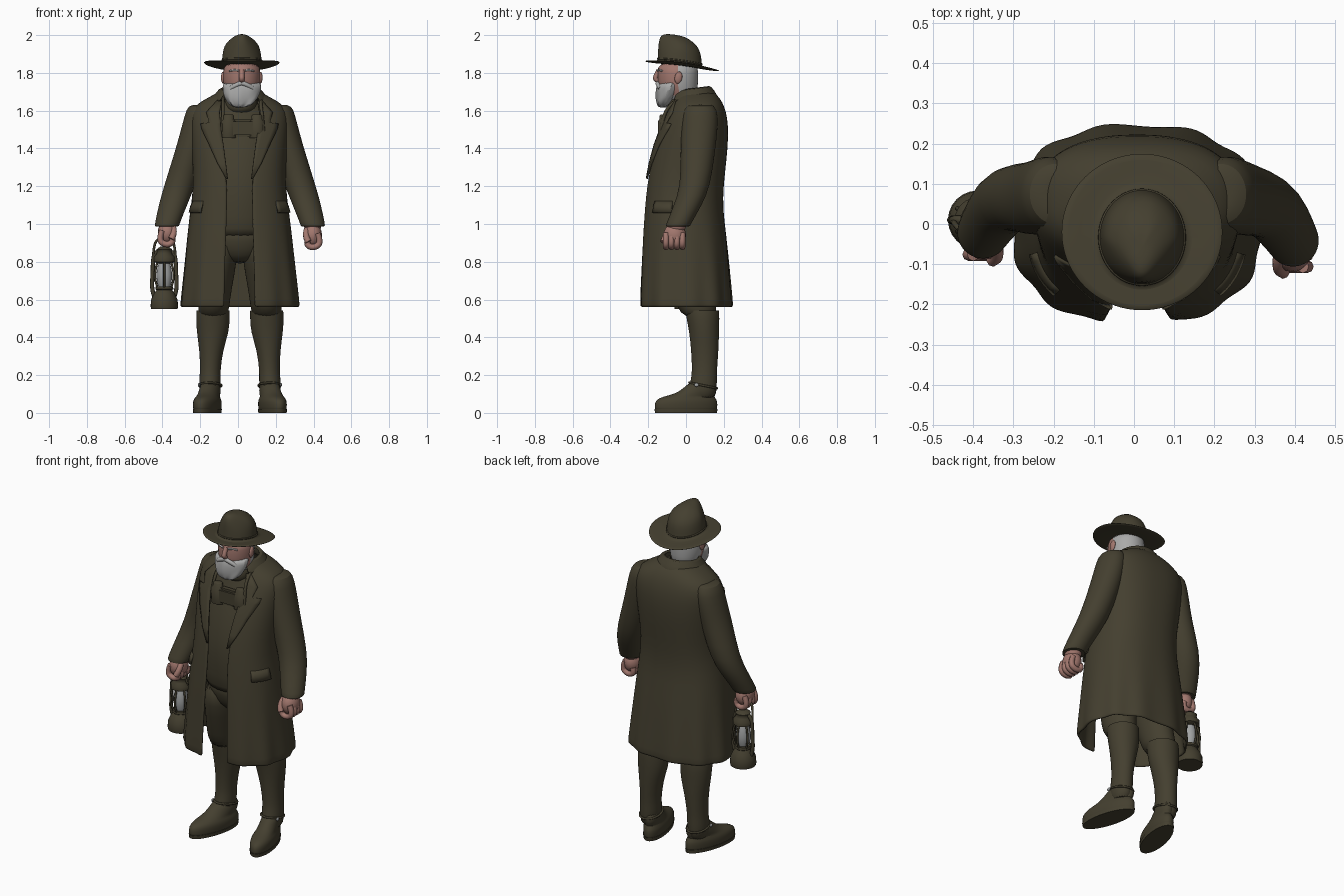
import bpy, bmesh, math, random
from mathutils import Vector, Matrix
random.seed(4)


def material(name, r, g, b):
    m = bpy.data.materials.new(name)
    m.diffuse_color = (r, g, b, 1)
    return m


OLIVE = material("dark olive cloth", 0.058, 0.050, 0.029)
SKIN = material("ruddy skin", 0.36, 0.185, 0.155)
HAIR = material("grey white hair", 0.40, 0.40, 0.395)
GLASS = material("lantern glass grey", 0.36, 0.37, 0.37)


def finish(name, bm, mats, sub=0, solid=0, fn=None, rule=None):
    """Turn a bmesh into a smooth object with optional deform and colour rule."""
    bmesh.ops.recalc_face_normals(bm, faces=bm.faces)
    if fn:
        for v in bm.verts:
            v.co = fn(v.co.copy())
    for f in bm.faces:
        f.smooth = True
        if rule:
            f.material_index = rule(f.calc_center_median())
    me = bpy.data.meshes.new(name)
    bm.to_mesh(me)
    bm.free()
    me.set_sharp_from_angle(angle=math.radians(50))
    for m in mats:
        me.materials.append(m)
    ob = bpy.data.objects.new(name, me)
    bpy.context.collection.objects.link(ob)
    if solid:
        s = ob.modifiers.new("thickness", "SOLIDIFY")
        s.thickness, s.offset = solid, 0
    if sub:
        ob.modifiers.new("smooth", "SUBSURF").levels = sub
        ob.modifiers["smooth"].render_levels = sub
    return ob


def grid(name, rows, mats, closed=False, cap=False, **kw):
    """Skin a list of equal-length point rows."""
    bm = bmesh.new()
    vs = [[bm.verts.new(p) for p in row] for row in rows]
    n = len(rows[0])
    for a, b in zip(vs, vs[1:]):
        for i in range(n if closed else n - 1):
            j = (i + 1) % n
            bm.faces.new((a[i], a[j], b[j], b[i]))
    if cap:
        bm.faces.new(vs[0])
        bm.faces.new(vs[-1])
    return finish(name, bm, mats, **kw)


def loft(name, secs, mats, n=20, sub=1, **kw):
    """Stack of ellipses (cx, cy, z, rx, ry)."""
    rows = [[(cx + rx * math.sin(2 * math.pi * i / n), cy - ry * math.cos(2 * math.pi * i / n), z)
             for i in range(n)] for cx, cy, z, rx, ry in secs]
    return grid(name, rows, mats, closed=True, cap=True, sub=sub, **kw)


def ball(name, c, r, mat, rot=(0, 0, 0)):
    bm = bmesh.new()
    bmesh.ops.create_uvsphere(bm, u_segments=16, v_segments=10, radius=1)
    ob = finish(name, bm, [mat])
    ob.location, ob.scale, ob.rotation_euler = c, r, rot
    return ob


def wire(name, pts, r, mat, cyclic=False):
    cu = bpy.data.curves.new(name, "CURVE")
    cu.dimensions, cu.bevel_depth, cu.bevel_resolution, cu.use_fill_caps = "3D", r, 2, True
    sp = cu.splines.new("NURBS")
    sp.points.add(len(pts) - 1)
    for p, q in zip(sp.points, pts):
        p.co = (*q, 1)
    sp.order_u, sp.use_endpoint_u, sp.use_cyclic_u = 3, True, cyclic
    cu.materials.append(mat)
    ob = bpy.data.objects.new(name, cu)
    bpy.context.collection.objects.link(ob)
    return ob


# ---- coat: open-fronted superellipse sections (z, half width, front y, back y, half gap)
COAT = [(0.56, .305, -.24, .24, .08), (0.58, .305, -.243, .24, .08), (0.75, .288, -.235, .225, .077),
        (0.95, .268, -.225, .205, .07), (1.08, .252, -.215, .187, .066), (1.2, .235, -.205, .19, .064),
        (1.35, .242, -.18, .208, .08), (1.47, .25, -.145, .217, .10), (1.56, .255, -.105, .212, .11),
        (1.62, .24, -.075, .195, .11), (1.66, .165, -.06, .175, .10), (1.695, .105, -.05, .14, .085)]
NEXP = 2.4


def coat_params(z):
    for a, b in zip(COAT, COAT[1:]):
        if z <= b[0]:
            k = max(0, (z - a[0]) / (b[0] - a[0]))
            return [p + k * (q - p) for p, q in zip(a, b)]
    return list(COAT[-1])


def coat_pt(z, t, off=0.0):
    _, rx, y0, y1, _ = coat_params(z)
    s, c = math.sin(t), math.cos(t)
    rip = 1 + 0.025 * max(0, (1.0 - z) / 0.44) * math.cos(11 * t + 1)
    px = math.copysign(abs(s) ** (2 / NEXP), s) * (rx + off) * rip
    py = math.copysign(abs(c) ** (2 / NEXP), c) * ((y1 - y0) / 2 + off) * rip
    return (0.008 + px, (y0 + y1) / 2 - py, z)


def coat_front(x, z, off):
    _, rx, y0, y1, _ = coat_params(z)
    k = max(0, 1 - min(1, abs(x) / rx) ** NEXP) ** (1 / NEXP)
    return (0.008 + x, (y0 + y1) / 2 - (y1 - y0) / 2 * k - off, z)


rows = []
for z, rx, y0, y1, gap in COAT:
    t0 = math.asin(min(.95, gap / rx) ** (NEXP / 2))
    rows.append([coat_pt(z, t0 + (2 * math.pi - 2 * t0) * i / 56) for i in range(57)])
grid("long_coat", rows, [OLIVE], solid=.016, sub=1)

# folded collar standing round the neck
rows = [[(.01 + rx * math.sin(t), .03 - ry * math.cos(t), z - .012 * math.cos(t))
         for t in [.75 + (2 * math.pi - 1.5) * i / 24 for i in range(25)]]
        for z, rx, ry in [(1.66, .10, .10), (1.715, .09, .088), (1.72, .105, .10), (1.655, .15, .14)]]
grid("coat_collar", rows, [OLIVE], solid=.01, sub=1)

# lapels and pocket flaps on both sides
LAPEL = [(1.24, .062, .07), (1.32, .072, .115), (1.42, .085, .16), (1.50, .098, .198), (1.53, .10, .205),
         (1.535, .10, .16), (1.59, .105, .175), (1.65, .095, .12)]
for s in (-1, 1):
    rows = [[coat_front(s * (a + (b - a) * i / 4), z, .013) for i in range(5)] for z, a, b in LAPEL]
    grid("lapel", rows, [OLIVE], solid=.01)
    rows = [[coat_pt(z, s * (.8 + .55 * i / 6), o) for i in range(7)]
            for z, o in [(1.12, .004), (1.09, .012), (1.06, .016)]]
    grid("pocket_flap", rows, [OLIVE], solid=.01)

# ---- waistcoat, neck scarf and trousers seat
loft("waistcoat", [(.008, .0, .93, .19, .15), (.008, -.0, .95, .20, .168), (.008, -.005, 1.12, .205, .18),
                   (.008, -.005, 1.25, .20, .176), (.008, .02, 1.42, .205, .165), (.008, .04, 1.55, .2, .135),
                   (.008, .04, 1.63, .13, .11), (.01, .02, 1.68, .075, .085)], [OLIVE], n=28)
loft("neck_scarf", [(.015, -.01, 1.58, .06, .075), (.015, -.015, 1.61, .09, .09),
                    (.015, -.01, 1.66, .09, .085), (.015, -.01, 1.70, .07, .07)], [OLIVE])
loft("trouser_seat", [(.01, .02, .79, .06, .09), (.01, .015, .83, .15, .13), (.01, .01, .90, .20, .155),
                      (.01, .0, 1.02, .195, .16)], [OLIVE])

# ---- legs, boots, sleeves and hands, one of each per side
for s in (-1, 1):
    X = lambda d: .01 + s * d
    loft("trouser_leg", [(X(.10), .0, .95, .092, .14), (X(.105), .005, .82, .094, .14),
                         (X(.13), .035, .66, .088, .115), (X(.14), .055, .56, .084, .108),
                         (X(.142), .08, .5, .078, .085)], [OLIVE])
    loft("boot_shaft", [(X(.14), .085, .53, .08, .085), (X(.142), .085, .555, .09, .092), (X(.143), .09, .50, .09, .088),
                        (X(.143), .096, .43, .087, .08), (X(.152), .10, .33, .062, .073),
                        (X(.157), .098, .22, .054, .066), (X(.158), .095, .18, .058, .07),
                        (X(.16), .09, .13, .056, .073), (X(.16), .085, .07, .05, .07)], [OLIVE])
    toe_out = lambda v, s=s: Vector((v.x + s * .22 * (.08 - v.y), v.y, v.z))
    loft("boot_foot", [(X(.155), .0, .012, .064, .164), (X(.155), .0, .015, .065, .165), (X(.155), .0, .045, .068, .168),
                       (X(.155), .003, .07, .066, .162), (X(.155), .012, .086, .055, .135), (X(.156), .05, .10, .055, .11),
                       (X(.156), .075, .13, .053, .088), (X(.158), .09, .17, .045, .065)], [OLIVE], n=28, fn=toe_out)
    loft("boot_sole", [(X(.155), .0, 0, .066, .164), (X(.155), .0, .02, .068, .167)],
         [OLIVE], n=32, sub=0, fn=toe_out)
    wire("boot_strap", [(X(.157) + .061 * math.sin(a), .092 - .075 * math.cos(a), .145 + .015 * math.cos(a))
                        for a in [i * math.pi / 6 for i in range(12)]], .006, OLIVE, True)
    ball("boot_buckle", (X(.217), .055, .148), (.006, .012, .01), GLASS)

    dy = .02 if s < 0 else 0
    loft("sleeve", [(X(.19), .075, 1.632, .04, .045), (X(.21), .075, 1.628, .065, .078), (X(.215), .075, 1.58, .077, .097),
                    (X(.235), .07, 1.48, .083, .097), (X(.262), .062, 1.38, .084, .092),
                    (X(.32), .05 + dy, 1.2, .083, .08), (X(.355), .01 + dy, 1.1, .076, .075),
                    (X(.385), -.04 + dy, 1.0, .066, .066), (X(.387), -.044 + dy, .985, .065, .066),
                    (X(.386), -.044 + dy, .99, .05, .05)], [OLIVE])
    hx, hy, hz = X(.385), -.06 + 1.5 * dy, .94 + (.015 if s < 0 else 0)
    ball("palm", (hx, hy, hz), (.05, .06, .064), SKIN)
    ball("wrist", (hx, hy + .01, hz + .05), (.046, .05, .04), SKIN)
    for i in range(4):
        fy = hy - .046 + .029 * i
        wire("finger", [(hx + s * .025, fy, hz + .01), (hx + s * .047, fy, hz - .04), (hx + s * .005, fy, hz - .068),
                        (hx - s * .035, fy, hz - .05), (hx - s * .025, fy, hz - .02)], .016, SKIN)
    wire("thumb", [(hx - s * .03, hy - .02, hz + .03), (hx - s * .042, hy - .05, hz),
                   (hx - s * .022, hy - .06, hz - .035)], .017, SKIN)

# ---- head: skin in front, hair behind
loft("head", [(.02, -.03, 1.64, .06, .06), (.02, -.03, 1.68, .08, .088), (.02, -.042, 1.72, .094, .104),
              (.02, -.043, 1.76, .099, .107), (.02, -.043, 1.80, .099, .107), (.02, -.043, 1.86, .094, .107)],
     [SKIN, HAIR], n=32, rule=lambda c: int(c.y > -.04 or c.z < 1.7))
wire("nose", [(.02, -.142, 1.815), (.02, -.158, 1.785), (.02, -.163, 1.765), (.02, -.14, 1.757)], .014, SKIN)


def shaggy(v):
    return v + Vector([random.uniform(-.007, .007) for _ in range(3)])


loft("beard", [(.01, -.125, 1.617, .03, .02), (.015, -.118, 1.635, .065, .042), (.018, -.107, 1.67, .09, .056),
               (.02, -.095, 1.71, .101, .064), (.02, -.085, 1.735, .103, .068), (.02, -.075, 1.752, .10, .06)],
     [HAIR], n=26, fn=shaggy)
for s in (-1, 1):
    wire("moustache", [(.02, -.15, 1.746), (.02 + s * .03, -.15, 1.738), (.02 + s * .058, -.135, 1.718)], .012, HAIR)
    wire("eyebrow", [(.02 + s * .018, -.149, 1.812), (.02 + s * .04, -.143, 1.818), (.02 + s * .065, -.127, 1.81)],
         .005, HAIR)
    ball("ear", (.02 + s * .099, -.04, 1.775), (.011, .02, .032), SKIN, (-.2, 0, 0))


# ---- wide-brimmed hat, tilted back, crown pinched at the front
def hat_shape(v):
    x = v.x - .02
    z = v.z - .13 * (v.y + .02)
    if v.z > 1.91:
        up = min(1, (v.z - 1.91) / .05)
        x *= 1 - 5 * up * min(.085, max(0, -.04 - v.y))
        z -= .3 * up * max(0, v.y)
        z -= .3 * up * max(0, abs(x) - .03)
    if v.z < 1.86:
        z += .45 * x * x
    return Vector((x + .02, v.y, z))


loft("hat", [(.02, -.03, 1.836, .07, .08), (.02, -.03, 1.832, .11, .12), (.02, -.02, 1.832, .197, .193),
             (.02, -.02, 1.836, .203, .197), (.02, -.02, 1.842, .197, .193), (.02, -.03, 1.843, .113, .125),
             (.02, -.033, 1.85, .106, .118), (.02, -.033, 1.88, .104, .116), (.02, -.035, 1.93, .099, .112),
             (.02, -.04, 1.972, .086, .1), (.02, -.055, 1.992, .05, .068), (.02, -.06, 1.997, .015, .025)],
     [OLIVE], n=36, fn=hat_shape)
wire("hat_band", [hat_shape(Vector((.02 + .105 * math.sin(a), -.033 - .117 * math.cos(a), 1.859)))
                  for a in [i * math.pi / 12 for i in range(24)]], .005, OLIVE, True)

# ---- binoculars hanging on a neck strap
for s in (-1, 1):
    x = .025 + s * .075
    loft("binocular_barrel", [(x, -.118, z, r, r * .75) for z, r in
                              [(1.455, .04), (1.475, .042), (1.545, .04), (1.555, .03), (1.575, .028), (1.58, .02)]],
         [OLIVE], n=16, sub=0)
    wire("neck_strap", [(.02 + s * .05, .07, 1.68), (.02 + s * .10, .0, 1.675), (.02 + s * .10, -.085, 1.635),
                        (.025 + s * .105, -.125, 1.56), (.025 + s * .11, -.13, 1.49)], .009, OLIVE)
bm = bmesh.new()
bmesh.ops.create_cube(bm, size=1, matrix=Matrix.Translation((.025, -.118, 1.508)) @ Matrix.Diagonal((.17, .05, .095, 1)))
bmesh.ops.bevel(bm, geom=bm.edges[:], offset=.012, segments=2, affect="EDGES")
finish("binocular_bridge", bm, [OLIVE])

# ---- hurricane lantern in the hand
LX, LY = -.39, .01


def turned(name, prof, mat):
    loft(name, [(LX, LY, z, r, r) for z, r in prof], [mat], n=24, sub=0)


turned("lantern_base", [(.55, .07), (.565, .073), (.6, .07), (.63, .056), (.65, .042), (.655, .048), (.67, .046)], OLIVE)
turned("lantern_globe", [(.665, .03), (.69, .038), (.73, .042), (.77, .036), (.80, .028)], GLASS)
turned("lantern_cap", [(.79, .035), (.80, .055), (.825, .056), (.84, .042), (.86, .038), (.865, .042), (.88, .022)], OLIVE)
for i in range(6):
    a = math.pi / 6 + i * math.pi / 3
    wire("globe_guard", [(LX + r * math.cos(a), LY + r * math.sin(a), z) for r, z in
                         [(.04, .66), (.058, .70), (.056, .76), (.04, .805)]], .006, OLIVE)
for s in (-1, 1):
    wire("side_tube", [(LX + s * d, LY, z) for d, z in
                       [(.05, .61), (.067, .645), (.062, .74), (.06, .82), (.045, .855), (.02, .855)]], .011, OLIVE)
wire("carry_handle", [(LX + d, LY - k, z) for d, k, z in
                      [(-.06, 0, .80), (-.058, .01, .88), (-.035, .03, .925), (.035, .03, .925), (.058, .01, .88), (.06, 0, .80)]],
     .007, OLIVE)
